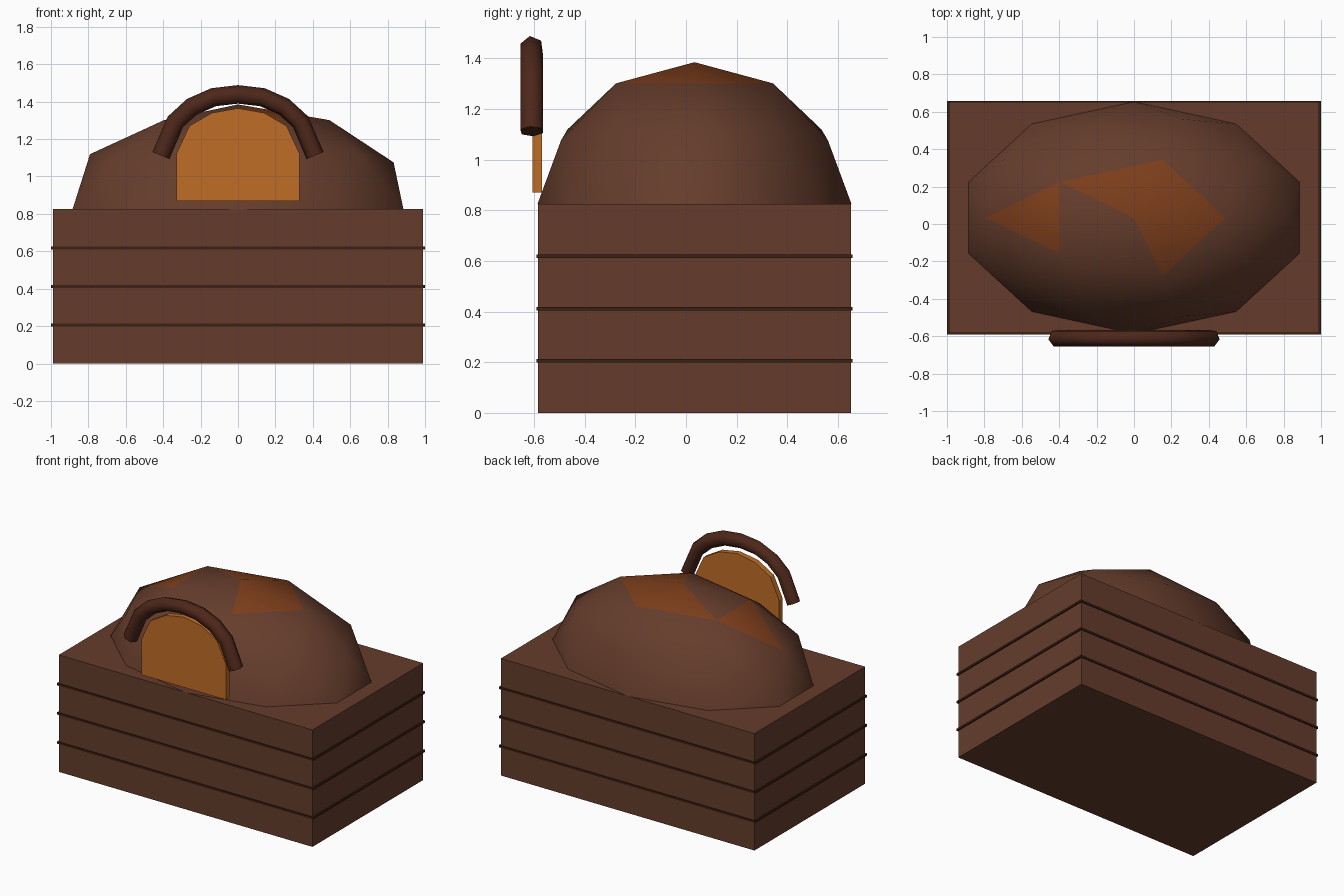
import bpy, bmesh, math
from mathutils import Vector

if "Cube" in bpy.data.objects:
    bpy.data.objects.remove(bpy.data.objects["Cube"])


def material(name, rgb):
    m = bpy.data.materials.new(name)
    m.diffuse_color = (*rgb, 1)
    m.use_nodes = True
    m.node_tree.nodes["Principled BSDF"].inputs["Base Color"].default_value = m.diffuse_color
    return m


BROWN = material("brown_wood", (0.13, 0.046, 0.025))
DARK = material("dark_wood", (0.045, 0.014, 0.007))
TRIM = material("handle_brown", (0.075, 0.02, 0.01))
ORANGE = material("orange", (0.53, 0.153, 0.019))
RUST = material("rust_patch", (0.2, 0.047, 0.011))
CY = 0.0335  # y centre of the box and dome


def finish(bm, name, *mats, smooth=None):
    bmesh.ops.recalc_face_normals(bm, faces=bm.faces)
    mesh = bpy.data.meshes.new(name)
    bm.to_mesh(mesh)
    bm.free()
    ob = bpy.data.objects.new(name, mesh)
    bpy.context.collection.objects.link(ob)
    for m in mats:
        mesh.materials.append(m)
    if smooth:
        bpy.ops.object.select_all(action='DESELECT')
        ob.select_set(True)
        bpy.context.view_layer.objects.active = ob
        bpy.ops.object.shade_smooth_by_angle(angle=math.radians(smooth))
    return ob


def box(name, size, center, mat):
    bm = bmesh.new()
    bmesh.ops.create_cube(bm, size=1)
    for v in bm.verts:
        v.co = Vector(a * s + c for a, s, c in zip(v.co, size, center))
    return finish(bm, name, mat)


# Crate body with three thin seams around it
box("crate_body", (1.98, 1.235, 0.825), (0, CY, 0.4125), BROWN)
for i in (1, 2, 3):
    box(f"crate_seam_{i}", (2.0, 1.249, 0.014), (0, CY, 0.206 * i), DARK)

# Faceted dome: upper half of a squashed icosphere with a few rust patches
bm = bmesh.new()
bmesh.ops.create_icosphere(bm, subdivisions=2, radius=1)
low = [f for f in bm.faces if f.calc_center_median().z < 0]
bmesh.ops.delete(bm, geom=low, context='FACES')
for f in bm.faces:
    c = f.calc_center_median()
    angle = math.degrees(math.atan2(c.y, c.x))
    cap = c.z > 0.85 and -50 < angle < 120
    side = 0.65 < c.z < 0.85 and abs(c.y) < 0.05 and c.x < 0
    f.material_index = int(cap or side)
for v in bm.verts:
    v.co = Vector((v.co.x * 0.93, v.co.y * 0.62 + CY, v.co.z * 0.56 + 0.825))
finish(bm, "dome", BROWN, RUST, smooth=60)

# Arched front plate
half = [(0.33, 0.87), (0.33, 1.12), (0.26, 1.27), (0.14, 1.34)]
outline = half + [(0, 1.365)] + [(-x, z) for x, z in reversed(half)]
bm = bmesh.new()
face = bm.faces.new([bm.verts.new((x, -0.607, z)) for x, z in outline])
ext = bmesh.ops.extrude_face_region(bm, geom=[face])["geom"]
for v in ext:
    if isinstance(v, bmesh.types.BMVert):
        v.co.y = -0.568
finish(bm, "arched_plate", ORANGE)

# Arched handle: six-sided tube swept along a mirrored path
half = [(-0.412, 1.112), (-0.335, 1.292), (-0.246, 1.373), (-0.13, 1.424)]
path = [Vector((x, 0, z)) for x, z in
        half + [(0, 1.439)] + [(-x, z) for x, z in reversed(half)]]
bm = bmesh.new()
rings = []
for i, p in enumerate(path):
    a = (p - path[max(i - 1, 0)]).normalized()
    b = (path[min(i + 1, len(path) - 1)] - p).normalized()
    t = (a + b).normalized()
    out = Vector((-t.z, 0, t.x))
    ring = []
    for k in range(6):
        ang = math.radians(38 + 60 * k)
        off = out * (0.05 * math.sin(ang))
        ring.append(bm.verts.new((p.x + off.x, -0.61 + 0.048 * math.cos(ang), p.z + off.z)))
    rings.append(ring)
for r, s in zip(rings, rings[1:]):
    for k in range(6):
        bm.faces.new((r[k], r[(k + 1) % 6], s[(k + 1) % 6], s[k]))
bm.faces.new(rings[0])
bm.faces.new(rings[-1])
finish(bm, "arched_handle", TRIM, smooth=65)
